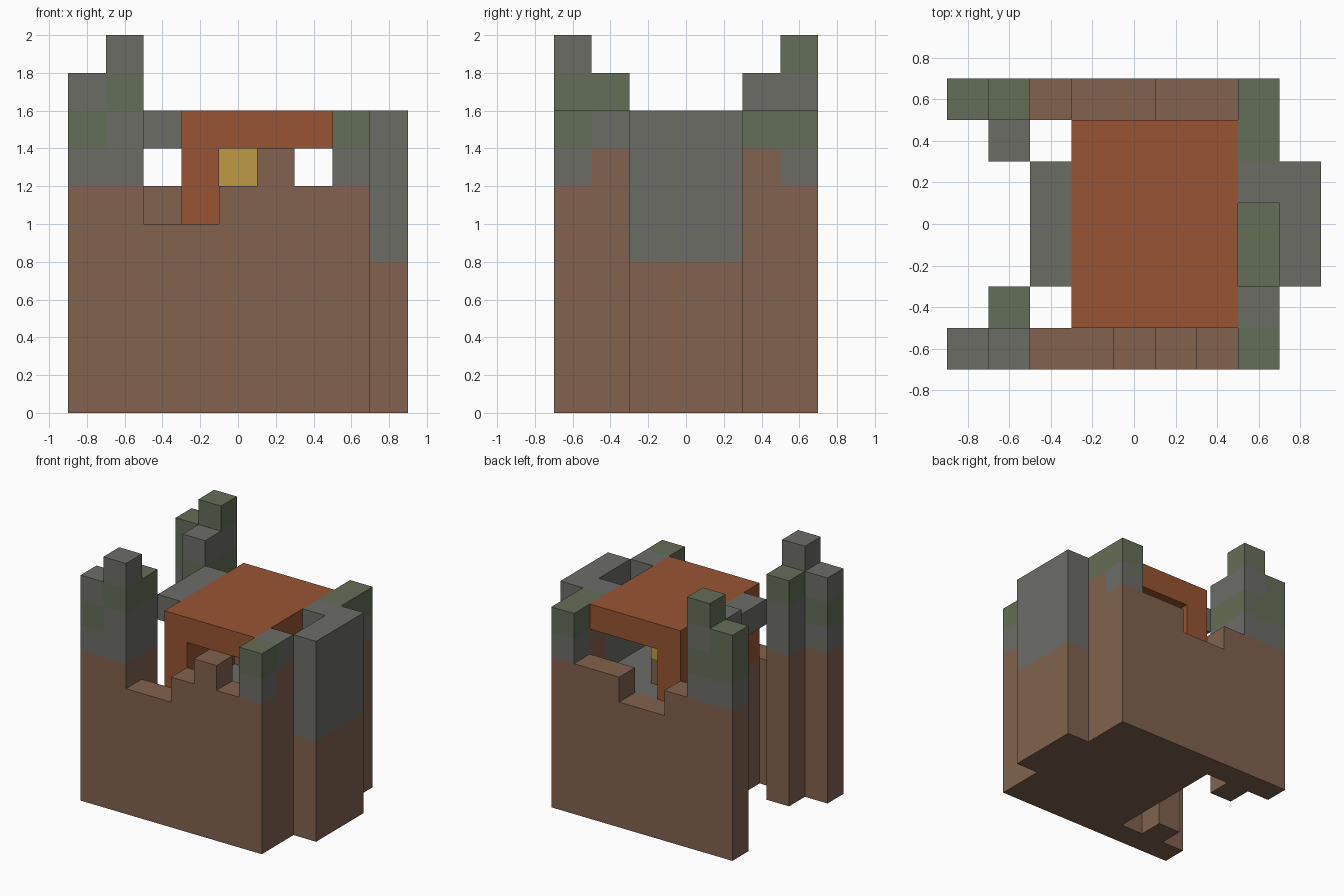
import bpy
import bmesh

old = bpy.data.objects.get("Cube")
if old:
    bpy.data.objects.remove(old, do_unlink=True)

U = 0.2  # block size
COLOURS = {
    "brown": (0.218, 0.124, 0.077),
    "grey": (0.150, 0.150, 0.134),
    "moss": (0.127, 0.156, 0.093),
    "orange": (0.314, 0.089, 0.033),
    "yellow": (0.515, 0.328, 0.058),
}
MATS = {}
for label, rgb in COLOURS.items():
    m = bpy.data.materials.new(label)
    m.use_nodes = True
    m.diffuse_color = (*rgb, 1)
    bsdf = m.node_tree.nodes["Principled BSDF"]
    bsdf.inputs["Base Color"].default_value = (*rgb, 1)
    bsdf.inputs["Roughness"].default_value = 0.9
    MATS[label] = m


def stack(name, x, y, bands, bottom=0):
    """Prism over block ranges x, y; bands are (top height, colour) going up."""
    bm = bmesh.new()
    mesh = bpy.data.meshes.new(name)
    slots = list(dict.fromkeys(c for _, c in bands))
    for c in slots:
        mesh.materials.append(MATS[c])
    corners = [(x[0], y[0]), (x[1], y[0]), (x[1], y[1]), (x[0], y[1])]

    def ring(k):
        return [bm.verts.new(((i - 4.5) * U, (j - 3.5) * U, k * U)) for i, j in corners]

    low = ring(bottom)
    bm.faces.new(low[::-1])
    for top, colour in bands:
        high = ring(top)
        for a in range(4):
            b = (a + 1) % 4
            f = bm.faces.new((low[a], low[b], high[b], high[a]))
            f.material_index = slots.index(colour)
        low = high
    bm.faces.new(low).material_index = slots.index(bands[-1][1])
    bm.to_mesh(mesh)
    bm.free()
    ob = bpy.data.objects.new(name, mesh)
    bpy.context.scene.collection.objects.link(ob)
    return ob


B, G, M, O, Y = COLOURS

# Broken front and back walls, as runs of (start, end, height)
for side, j, runs in (("front", 0, [(2, 4, 5), (4, 5, 6), (5, 6, 7), (6, 7, 6)]),
                      ("back", 6, [(2, 3, 6), (3, 5, 5), (5, 7, 6)])):
    for n, (a, b, h) in enumerate(runs, 1):
        stack(f"{side}_wall_{n}", (a, b), (j, j + 1), [(h, B)])

# Ruined corner towers on the right side
towers = {
    "front_tower_outer": (0, 0, [(6, B), (7, G), (8, M), (9, G)]),
    "front_tower_peak": (1, 0, [(6, B), (8, G), (9, M), (10, G)]),
    "front_tower_inner": (1, 1, [(6, B), (8, G), (9, M)]),
    "back_tower_outer": (0, 6, [(6, B), (7, G), (9, M)]),
    "back_tower_peak": (1, 6, [(6, B), (7, G), (8, M), (9, G), (10, M)]),
    "back_tower_inner": (1, 5, [(6, B), (7, G), (8, M), (9, G)]),
}
for name, (i, j, bands) in towers.items():
    stack(name, (i, i + 1), (j, j + 1), bands)

# Left wall with its notch, and the buttress outside it
left_wall = {
    "left_wall_front_corner": (0, 1, [(6, B), (7, G), (8, M)]),
    "left_wall_front": (1, 2, [(7, B), (8, G)]),
    "left_wall_notch": (2, 4, [(4, B), (6, G), (7, M)]),
    "left_wall_middle": (4, 5, [(4, B), (8, G)]),
    "left_wall_back": (5, 6, [(7, B), (8, M)]),
    "left_wall_back_corner": (6, 7, [(6, B), (7, G), (8, M)]),
}
for name, (a, b, bands) in left_wall.items():
    stack(name, (7, 8), (a, b), bands)
stack("buttress", (8, 9), (2, 5), [(4, B), (8, G)])

# Solid base with stone floor, house wall, roof slab and walkway
stack("base", (4, 7), (1, 6), [(4, B), (5, G)])
stack("house_wall", (3, 4), (1, 6), [(5, B), (7, O)])
stack("roof", (3, 7), (1, 6), [(8, O)], bottom=7)
stack("walkway", (2, 3), (2, 5), [(8, G)], bottom=7)

# Lantern on its post
stack("lantern", (4, 5), (4, 5), [(6, B), (7, Y)], bottom=5)
